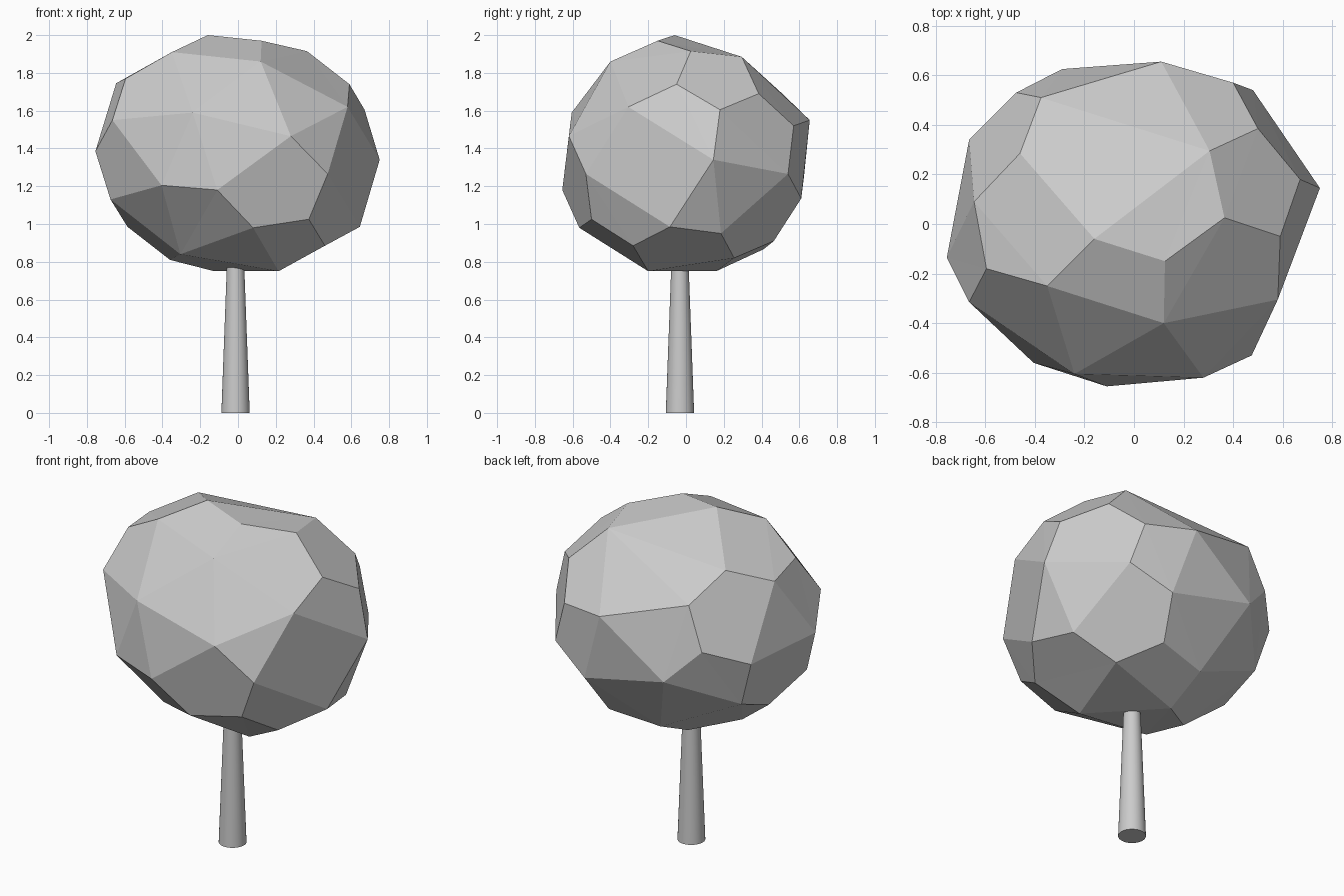
import bpy, bmesh
from mathutils import Vector

# Crown: facet corners, in rings from the top down
CORNERS = [
    # cap
    (-.16, -.06, 2), (.125, -.15, 1.97), (.12, -.4, 1.86), (.365, .025, 1.915),
    (.305, .295, 1.885), (-.35, -.25, 1.91), (-.46, .285, 1.835),
    # shoulder
    (.59, -.05, 1.74), (.58, -.305, 1.62), (.67, .18, 1.605), (.5, .385, 1.69),
    (-.375, .51, 1.69), (-.645, .09, 1.745), (-.595, -.18, 1.77),
    # belt
    (.75, .145, 1.34), (.475, -.53, 1.265), (.28, -.62, 1.465), (-.24, -.605, 1.59),
    (-.665, -.315, 1.55), (-.755, -.135, 1.385), (.4, .57, 1.52), (.48, .54, 1.265),
    (.11, .655, 1.55), (-.29, .625, 1.255), (-.475, .53, 1.445), (-.665, .34, 1.352),
    # lower
    (.645, -.085, .985), (.375, -.5, 1.025), (-.405, -.56, 1.205), (-.11, -.655, 1.18),
    (.08, -.565, .98), (-.675, -.17, 1.13), (-.585, .06, .985), (-.585, .315, 1.086),
    (.24, .61, 1.135), (.58, .185, .95),
    # underside
    (.46, -.28, .885), (-.36, -.015, .81), (-.305, -.26, .84), (-.125, .16, .75),
    (.215, -.2, .75), (.18, .465, .91), (-.12, .41, .866), (.34, .255, .82),
]


def faceted_crown(name, corners, centre):
    # Hull the corners on a unit sphere so every one is kept, then move them back
    bm = bmesh.new()
    home = {}
    for c in corners:
        v = bm.verts.new((Vector(c) - centre).normalized())
        home[v] = Vector(c)
    bmesh.ops.convex_hull(bm, input=bm.verts)
    for v, c in home.items():
        v.co = c
    bmesh.ops.dissolve_limit(bm, angle_limit=.03, verts=bm.verts, edges=bm.edges)
    bmesh.ops.recalc_face_normals(bm, faces=bm.faces)
    mesh = bpy.data.meshes.new(name)
    bm.to_mesh(mesh)
    bm.free()
    obj = bpy.data.objects.new(name, mesh)
    bpy.context.collection.objects.link(obj)
    return obj


faceted_crown("crown", CORNERS, Vector((0, 0, 1.37)))

# Trunk: tapered cylinder running a little into the crown
height = .86
bpy.ops.mesh.primitive_cone_add(vertices=32, radius1=.075, radius2=.043, depth=height,
                                location=(-.013, -.032, height / 2))
bpy.context.object.name = "trunk"
bpy.ops.object.shade_smooth_by_angle()
